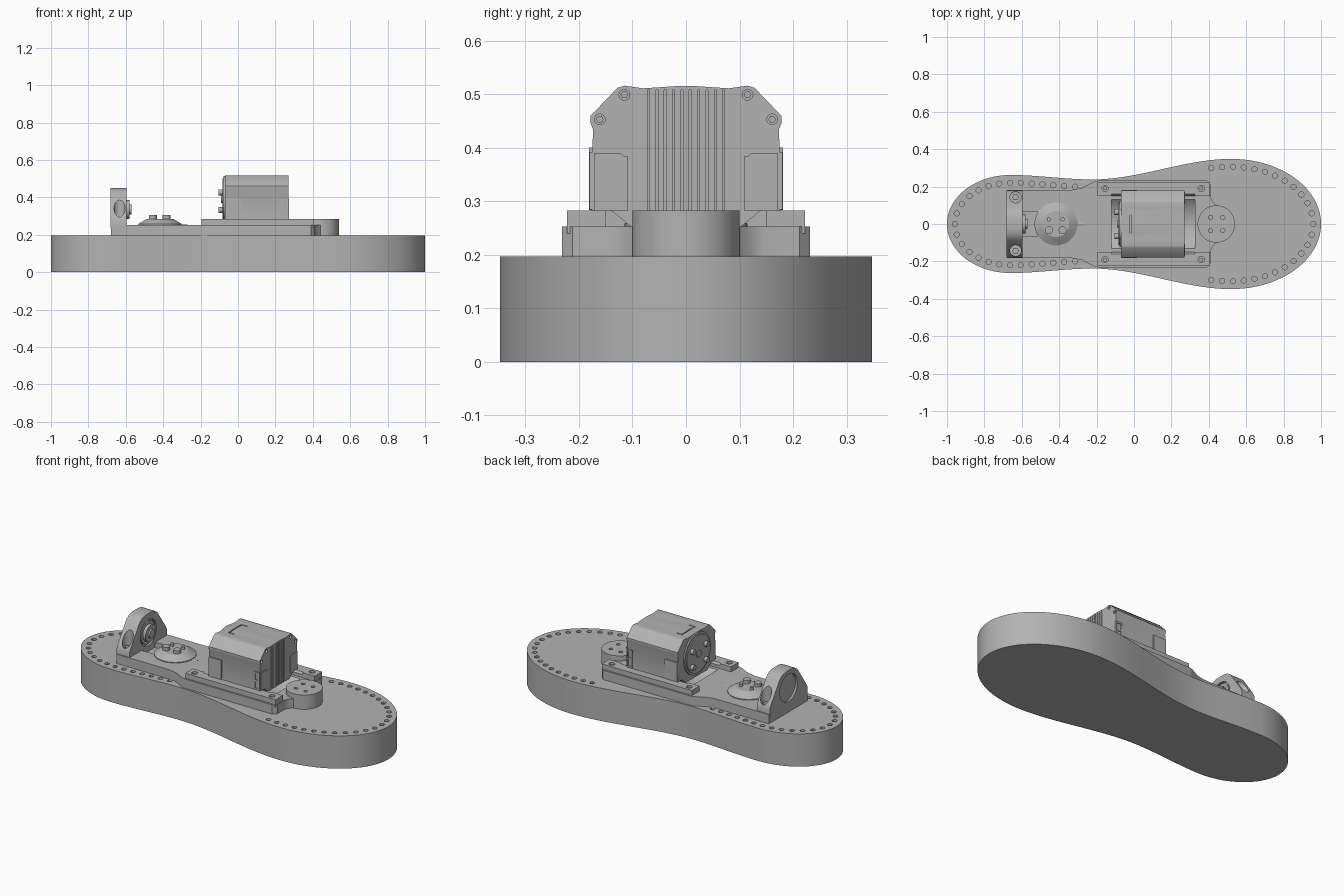
import bpy
from math import sin, cos, pi, hypot
from mathutils import Vector

old = bpy.data.objects.get("Cube")
if old:
    bpy.data.objects.remove(old)

grey = bpy.data.materials.new("machined_grey")
grey.use_nodes = True
grey.diffuse_color = (0.45, 0.45, 0.45, 1)
grey.node_tree.nodes["Principled BSDF"].inputs["Base Color"].default_value = (0.45, 0.45, 0.45, 1)


def solid(name, loops):
    """Closed solid skinned through equal-length loops of points."""
    n = len(loops[0])
    verts = [p for loop in loops for p in loop]
    faces = [tuple(range(n))[::-1], tuple(range(len(verts) - n, len(verts)))]
    for k in range(len(loops) - 1):
        for i in range(n):
            j = (i + 1) % n
            faces.append((k * n + i, k * n + j, k * n + n + j, k * n + n + i))
    mesh = bpy.data.meshes.new(name)
    mesh.from_pydata(verts, [], faces)
    mesh.materials.append(grey)
    ob = bpy.data.objects.new(name, mesh)
    bpy.context.collection.objects.link(ob)
    return ob


def prism(name, pts, lo, hi, axis="z"):
    """Extrude a flat outline: (x, y) along z, or (y, z) along x."""
    place = {"z": lambda a, b, h: (a, b, h), "x": lambda a, b, h: (h, a, b)}[axis]
    return solid(name, [[place(a, b, h) for a, b in pts] for h in (lo, hi)])


def box(name, x, y, z):
    return prism(name, [(x[0], y[0]), (x[1], y[0]), (x[1], y[1]), (x[0], y[1])], *z)


def circle(a, b, r, n=32):
    return [(a + r * cos(2 * pi * i / n), b + r * sin(2 * pi * i / n)) for i in range(n)]


def disc(name, a, b, r, lo, hi, axis="z", n=32):
    return prism(name, circle(a, b, r, n), lo, hi, axis)


def mirrored(half):
    return half + [(a, -b) for a, b in reversed(half) if abs(b) > 1e-6]


def cut(target, cutters):
    bpy.context.view_layer.objects.active = target
    for c in cutters:
        mod = target.modifiers.new("cut", "BOOLEAN")
        mod.operation, mod.solver, mod.object = "DIFFERENCE", "EXACT", c
        bpy.ops.object.modifier_apply(modifier=mod.name)
        bpy.data.objects.remove(c)


def join(obs):
    with bpy.context.temp_override(active_object=obs[0], selected_editable_objects=obs):
        bpy.ops.object.join()
    return obs[0]


# Sole: two elliptical ends joined by a smooth waist
def half_outline(inset=0.0):
    def ease(x, x0, x1, w0, w1):
        t = (x - x0) / (x1 - x0)
        return w0 + (w1 - w0) * t * t * (3 - 2 * t)
    pts = [(-0.66 - (0.34 - inset) * cos(t * pi / 48), (0.262 - inset) * sin(t * pi / 48))
           for t in range(24)]
    pts += [(x, ease(x, -0.66, -0.22, 0.262, 0.238) - inset)
            for x in [-0.66 + 0.44 * i / 8 for i in range(8)]]
    pts += [(x, ease(x, -0.22, 0.52, 0.238, 0.348) - inset)
            for x in [-0.22 + 0.74 * i / 16 for i in range(16)]]
    pts += [(0.52 + (0.48 - inset) * sin(t * pi / 48), (0.348 - inset) * cos(t * pi / 48))
            for t in range(25)]
    return pts


sole = prism("sole", mirrored(half_outline()), 0, 0.197)


# Rows of blind holes around both ends
def walk(pts, step, keep):
    spots, left = [], 0.0
    for (ax, ay), (bx, by) in zip(pts, pts[1:]):
        length = hypot(bx - ax, by - ay)
        while left <= length:
            t = left / length
            spots.append((ax + (bx - ax) * t, ay + (by - ay) * t))
            left += step
        left -= length
    return [s for s in spots if keep(s[0])]


path = half_outline(0.042)
spots = walk(path, 0.058, lambda x: x < -0.3) + walk(path[::-1], 0.058, lambda x: x > 0.37)
spots += [(x, -y) for x, y in spots if y > 0.01]
cut(sole, [join([disc("hole", x, y, 0.014, 0.15, 0.25, n=12) for x, y in spots])])

# Mounting plate with motor trough, cable pocket and rear slot
plate = prism("mounting_plate", mirrored([
    (-0.68, 0.183), (-0.33, 0.183), (-0.28, 0.192), (-0.21, 0.228), (-0.19, 0.232),
    (0.39, 0.232), (0.41, 0.212), (0.41, 0.145), (0.418, 0.122), (0.44, 0.1)]), 0.18, 0.253)


def trough():
    return disc("trough", 0, 0.408, 0.203, -0.12, 0.325, "x", 64)


cut(plate, [trough(),
            prism("pocket", mirrored([(-0.305, 0.1), (-0.28, 0.13), (-0.2, 0.13),
                                      (-0.18, 0.15), (-0.119, 0.15)]), 0.215, 0.3),
            box("slot", (-0.6, -0.4), (-0.065, 0.065), (0.22, 0.3))])

# Side rails and their screws
for s, side in ((1, "left"), (-1, "right")):
    rail = box(side + "_rail", (-0.195, 0.405), sorted((s * 0.15, s * 0.222)), (0.24, 0.283))
    cut(rail, [trough()] + [disc("bore", x, s * 0.19, 0.017, 0.262, 0.3, n=20) for x in (-0.155, 0.36)])
    for x in (-0.155, 0.36):
        disc(side + "_rail_screw", x, s * 0.19, 0.011, 0.255, 0.275, n=6)

# Front pivot boss
boss = disc("front_boss", 0.44, 0, 0.1, 0.18, 0.283, n=64)
cut(boss, [disc("bore", 0.44 + a, b, 0.011, 0.26, 0.3, n=16)
           for a in (-0.03, 0.035) for b in (-0.035, 0.035)])

# Conical sensor mount with screws and cable plug
solid("sensor_mount", [[(x, y, z) for x, y in circle(-0.417, 0, r, 48)]
                       for r, z in ((0.115, 0.2), (0.115, 0.258), (0.07, 0.285))])
for x in (-0.455, -0.382):
    disc("mount_screw", x, -0.033, 0.021, 0.27, 0.305, n=24)
    disc("mount_pin", x, 0.025, 0.011, 0.27, 0.3, n=16)
disc("cable_plug", 0, 0.238, 0.018, -0.31, -0.27, "x", 16)

# Rear bearing block: tapered arch with counterbored feet
arch = [(0.178, 0.24), (0.178, 0.285)]
arch += [(0.165, 0.31), (0.085, 0.425), (0.06, 0.443), (0.03, 0.45)]
bearing = prism("bearing_block", arch + [(-y, z) for y, z in reversed(arch)], -0.683, -0.596, "x")
cut(bearing, [disc("bore", -0.633, s * 0.143, 0.03, 0.278, 0.5) for s in (1, -1)]
    + [disc("recess", 0, 0.345, 0.082, -0.7, -0.671, "x", 48),
       disc("seat", 0, 0.335, 0.078, -0.61, -0.58, "x", 48)])
for s in (1, -1):
    disc("bearing_screw", -0.633, s * 0.143, 0.018, 0.27, 0.295, n=6)
for name, r, end in (("bearing_ring", 0.068, -0.598), ("bearing_hub", 0.05, -0.58),
                     ("bearing_shaft", 0.026, -0.57)):
    disc(name, 0, 0.335, r, -0.64, end, "x", 48)

# Motor housing: eared section with cooling grooves and screw bores
section = [(0.1, 0.25), (0.14, 0.283), (0.176, 0.283), (0.174, 0.435), (0.179, 0.448),
           (0.178, 0.46), (0.128, 0.512), (0.115, 0.516), (0.08, 0.511), (0.02, 0.515)]
motor = prism("motor_housing", section + [(-y, z) for y, z in reversed(section)],
              -0.07, 0.27, "x")
ears = [(s * y, z) for s in (1, -1) for y, z in ((0.115, 0.499), (0.161, 0.453))]
cut(motor, [join([box("groove", (0.25, 0.3), (y - 0.002, y + 0.002), (0.2, 0.508))
                  for y in [-0.07 + 0.0156 * i for i in range(10)]]),
            join([disc("bore", y, z, 0.01, 0.25, 0.3, "x", 16) for y, z in ears]),
            box("clip", (-0.022, -0.016), (-0.062, 0.066), (0.505, 0.53)),
            box("clip", (-0.016, 0.018), (0.06, 0.066), (0.505, 0.53)),
            box("clip", (-0.016, 0.018), (-0.062, -0.056), (0.505, 0.53))])
for y, z in ears:
    disc("ear_screw", y, z, 0.007, 0.24, 0.262, "x", 6)

# Connector covers, sockets and side panels
for s, side in ((1, "left"), (-1, "right")):
    prism(side + "_connector_cover", [(s * y, z) for y, z in (
        (0.108, 0.283), (0.172, 0.283), (0.172, 0.39), (0.122, 0.39), (0.116, 0.384),
        (0.108, 0.384))], 0.26, 0.274, "x")
    box(side + "_side_panel", (-0.068, 0.015), sorted((s * 0.17, s * 0.181)), (0.284, 0.4))
    socket = box(side + "_socket", (0.232, 0.268), sorted((s * 0.165, s * 0.18)), (0.285, 0.392))
    cut(socket, [box("port", (0.24, 0.26), sorted((s * 0.17, s * 0.19)), z)
                 for z in ((0.295, 0.335), (0.345, 0.382))])

# Motor output disc with studs
disc("output_ring", 0, 0.39, 0.124, -0.078, -0.06, "x", 64)
disc("output_disc", 0, 0.39, 0.112, -0.084, -0.06, "x", 64)
disc("output_centre", 0, 0.39, 0.02, -0.09, -0.06, "x", 24)
for y in (-0.065, 0.065):
    for z in (0.333, 0.427):
        disc("output_stud", y, z, 0.016, -0.103, -0.07, "x", 20)

# Consistent normals and sharp-edged smooth shading
import bmesh
for ob in bpy.context.collection.objects:
    if ob.type == "MESH" and grey.name in ob.data.materials:
        bm = bmesh.new()
        bm.from_mesh(ob.data)
        bmesh.ops.recalc_face_normals(bm, faces=bm.faces)
        bm.to_mesh(ob.data)
        bm.free()
        ob.select_set(True)
        bpy.context.view_layer.objects.active = ob
bpy.ops.object.shade_smooth_by_angle()
